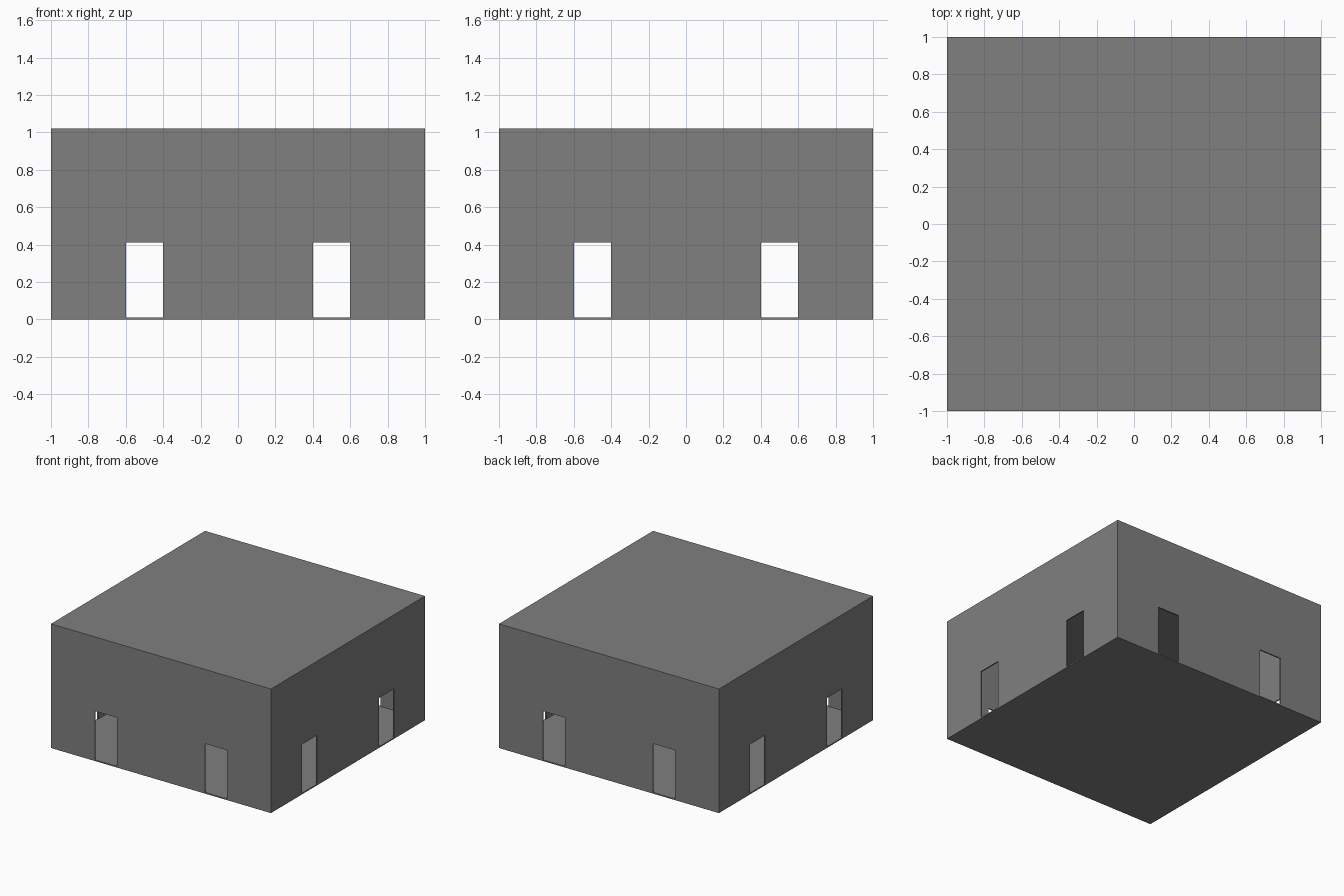
import bpy, bmesh
from mathutils import Matrix, Vector
from math import pi

if "Cube" in bpy.data.objects:
    bpy.data.objects.remove(bpy.data.objects["Cube"])

T = 0.01           # panel thickness
WALL_H = 1.0       # wall height
DOOR_H = 0.4       # doorway height

# Dark grey for every panel
grey = bpy.data.materials.new("dark_grey")
grey.diffuse_color = (0.214, 0.214, 0.214, 1)
grey.use_nodes = True
grey.node_tree.nodes["Principled BSDF"].inputs["Base Color"].default_value = grey.diffuse_color


def extruded(name, outline, depth, matrix):
    """Flat outline thickened along its normal, then placed by matrix."""
    bm = bmesh.new()
    face = bm.faces.new([bm.verts.new(p) for p in outline])
    ext = bmesh.ops.extrude_face_region(bm, geom=[face])
    moved = [v for v in ext["geom"] if isinstance(v, bmesh.types.BMVert)]
    bmesh.ops.translate(bm, verts=moved, vec=Vector(depth))
    bmesh.ops.recalc_face_normals(bm, faces=bm.faces)
    bm.transform(matrix)
    mesh = bpy.data.meshes.new(name)
    bm.to_mesh(mesh)
    bm.free()
    mesh.materials.append(grey)
    obj = bpy.data.objects.new(name, mesh)
    bpy.context.collection.objects.link(obj)
    return obj


# Floor and roof slabs
square = [(-1, -1, 0), (1, -1, 0), (1, 1, 0), (-1, 1, 0)]
extruded("floor", square, (0, 0, T), Matrix())
extruded("roof", square, (0, 0, T), Matrix.Translation((0, 0, T + WALL_H)))


def wall(name, half, angle):
    """Wall outline with two doorways notched into its lower edge."""
    pts = [(-half, 0)]
    for a, b in ((-0.6, -0.4), (0.4, 0.6)):
        pts += [(a, 0), (a, DOOR_H), (b, DOOR_H), (b, 0)]
    pts += [(half, 0), (half, WALL_H), (-half, WALL_H)]
    outline = [(x, -1, z + T) for x, z in pts]
    extruded(name, outline, (0, T, 0), Matrix.Rotation(angle, 4, 'Z'))


# Four walls, the side pair fitted between front and back
wall("front_wall", 1, 0)
wall("right_wall", 1 - T, pi / 2)
wall("back_wall", 1, pi)
wall("left_wall", 1 - T, -pi / 2)
